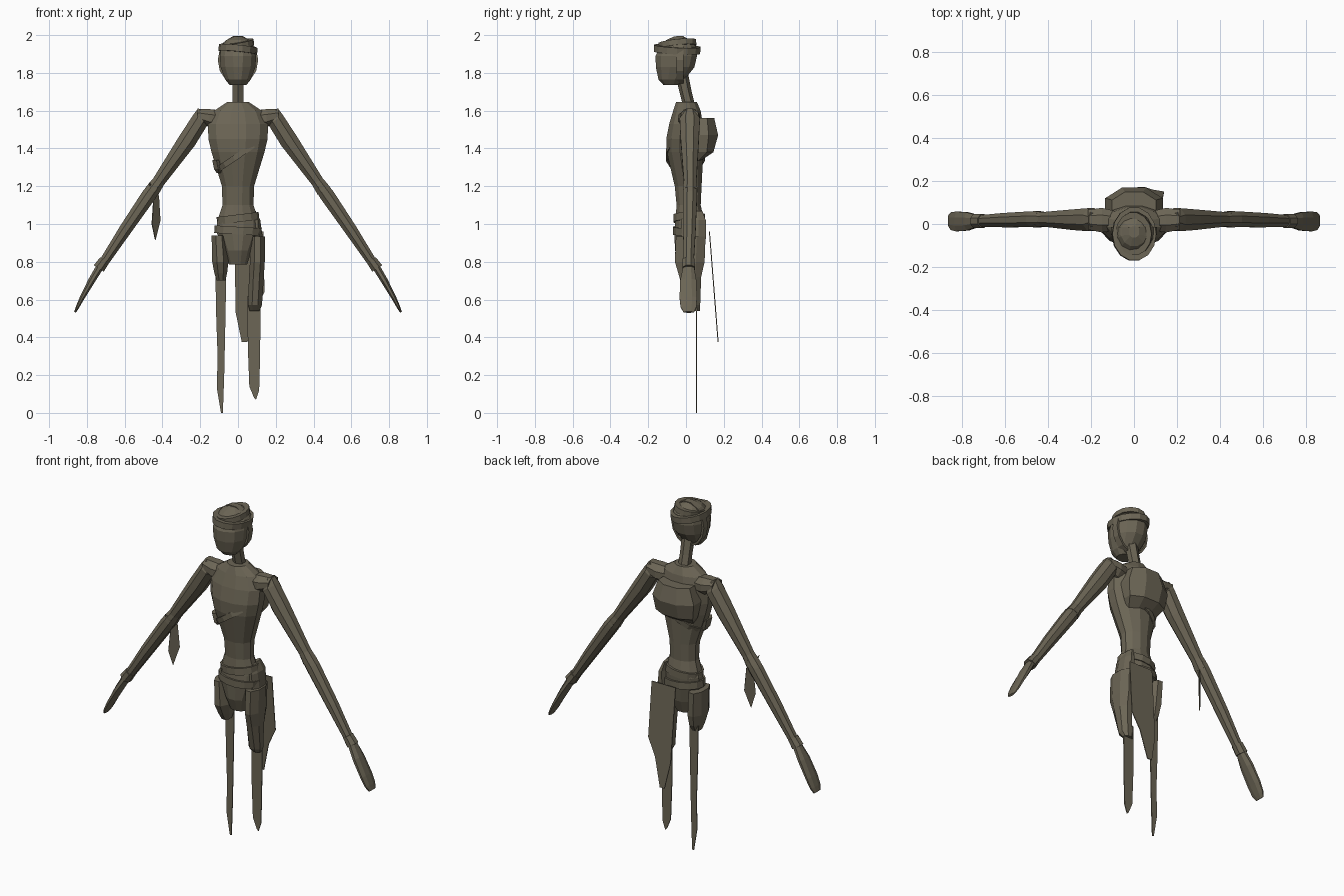
import bpy, bmesh, math
from mathutils import Vector, Euler

mat = bpy.data.materials.new("olive brown")
mat.diffuse_color = (0.15, 0.132, 0.092, 1)
X, Y, Z = Vector((1, 0, 0)), Vector((0, 1, 0)), Vector((0, 0, 1))


def finish(name, bm):
    bmesh.ops.recalc_face_normals(bm, faces=bm.faces)
    me = bpy.data.meshes.new(name)
    bm.to_mesh(me)
    bm.free()
    me.materials.append(mat)
    ob = bpy.data.objects.new(name, me)
    bpy.context.collection.objects.link(ob)
    return ob


def loft(name, sections, n=8, turn=0.5):
    """Skin of n-sided ellipses; each section is (centre, half axis u, half axis v)."""
    bm = bmesh.new()
    rings = []
    for c, u, v in sections:
        a = [2 * math.pi * (i + turn) / n for i in range(n)]
        rings.append([bm.verts.new(Vector(c) + u * math.cos(t) + v * math.sin(t)) for t in a])
    for r, s in zip(rings, rings[1:]):
        for i in range(n):
            bm.faces.new((r[i], r[(i + 1) % n], s[(i + 1) % n], s[i]))
    bm.faces.new(rings[0])
    bm.faces.new(rings[-1])
    return finish(name, bm)


def stack(name, rows, n=8, turn=0.5):
    """Upright loft; rows are (z, x min, x max, y min, y max)."""
    return loft(name, [(((a + b) / 2, (c + d) / 2, z), X * (b - a) / 2, Y * (d - c) / 2)
                       for z, a, b, c, d in rows], n, turn)


def plate(name, pts, thick=0.005):
    bm = bmesh.new()
    bm.faces.new([bm.verts.new(p) for p in pts])
    ob = finish(name, bm)
    m = ob.modifiers.new("thickness", 'SOLIDIFY')
    m.thickness, m.offset = thick, 0
    return ob


def band(name, centre, rx, ry, height, rot, thick=0.012, n=14):
    """Flat strap bent round an ellipse."""
    bm = bmesh.new()
    e = Euler(rot)
    loops = []
    for i in range(n):
        t = 2 * math.pi * i / n
        q = []
        for s, h in ((0, -1), (0, 1), (-thick, 1), (-thick, -1)):
            p = Vector(((rx + s) * math.cos(t), (ry + s) * math.sin(t), h * height / 2))
            p.rotate(e)
            q.append(bm.verts.new(p + Vector(centre)))
        loops.append(q)
    for i in range(n):
        a, b = loops[i], loops[(i + 1) % n]
        for k in range(4):
            bm.faces.new((a[k], a[(k + 1) % 4], b[(k + 1) % 4], b[k]))
    return finish(name, bm)


# Body
stack("torso", [
    (0.785, -0.05, 0.05, -0.03, 0.05), (0.86, -0.075, 0.075, -0.06, 0.08),
    (0.95, -0.115, 0.115, -0.065, 0.095), (1.01, -0.115, 0.115, -0.06, 0.10),
    (1.10, -0.085, 0.085, -0.052, 0.08), (1.20, -0.088, 0.088, -0.062, 0.085),
    (1.38, -0.145, 0.145, -0.105, 0.095), (1.45, -0.162, 0.162, -0.108, 0.095),
    (1.53, -0.165, 0.165, -0.092, 0.092), (1.60, -0.13, 0.13, -0.07, 0.08),
    (1.645, -0.06, 0.06, -0.055, 0.06)], 12)
stack("neck", [(1.62, -0.035, 0.035, -0.015, 0.05), (1.70, -0.034, 0.034, -0.035, 0.03),
               (1.80, -0.036, 0.036, -0.06, 0.01)], 6)

# Head and wraps
stack("head", [
    (1.735, -0.045, 0.045, -0.12, -0.035), (1.765, -0.07, 0.07, -0.148, -0.005),
    (1.83, -0.095, 0.095, -0.163, 0.048), (1.89, -0.10, 0.10, -0.165, 0.062),
    (1.94, -0.09, 0.09, -0.14, 0.055), (1.975, -0.062, 0.062, -0.105, 0.025),
    (1.992, -0.025, 0.025, -0.065, -0.01)], 12)
band("head_wrap", (0, -0.047, 1.925), 0.103, 0.126, 0.035, (-0.05, 0.1, 0), 0.03)
band("head_wrap_upper", (0, -0.045, 1.952), 0.085, 0.102, 0.03, (0.1, -0.15, 0), 0.03)
band("head_strap", (0, -0.032, 1.868), 0.107, 0.131, 0.038, (math.pi / 2, 0, 0))

# Arms: half width across the limb and half depth along y
for s, side in ((1, "right"), (-1, "left")):
    u = Vector((0.84 * s, 0, 0.54))

    def limb(name, rows, n):
        loft(name, [((x * s, y, z), u * w, Y * d) for x, z, w, y, d in rows], n)

    limb(side + "_upper_arm", [
        (0.192, 1.60, 0.025, 0.02, 0.035), (0.20, 1.55, 0.05, 0.02, 0.058),
        (0.27, 1.44, 0.052, 0.02, 0.052), (0.42, 1.225, 0.036, 0.022, 0.036),
        (0.455, 1.175, 0.042, 0.022, 0.042)], 8)
    limb(side + "_forearm", [
        (0.435, 1.205, 0.036, 0.022, 0.04), (0.47, 1.155, 0.042, 0.022, 0.04),
        (0.60, 0.965, 0.036, 0.018, 0.036), (0.725, 0.775, 0.026, 0.014, 0.028)], 8)
    limb(side + "_cuff", [(0.705, 0.81, 0.03, 0.014, 0.034),
                          (0.737, 0.765, 0.034, 0.014, 0.036)], 8)
    limb(side + "_hand", [
        (0.73, 0.775, 0.022, 0.014, 0.03), (0.775, 0.70, 0.02, 0.012, 0.046),
        (0.825, 0.61, 0.014, 0.012, 0.05), (0.85, 0.56, 0.01, 0.013, 0.045),
        (0.863, 0.533, 0.006, 0.015, 0.03)], 8)
    loft(side + "_shoulder", [((0.09 * s, 0.015, 1.555), Y * 0.05, Z * 0.05),
                              ((0.15 * s, 0.018, 1.56), Y * 0.062, Z * 0.052),
                              ((0.215 * s, 0.02, 1.575), Y * 0.05, Z * 0.036)], 8)

# Cloth hanging from the left elbow
plate("elbow_cloth", [(-0.47, -0.01, 1.22), (-0.42, 0.04, 1.15), (-0.412, 0.048, 1.02),
                      (-0.438, 0.022, 0.915), (-0.456, 0.004, 1.0), (-0.448, 0.012, 1.12)])

# Pack on the back, with its straps
loft("back_pack", [
    ((0, 0.06, 1.335), X * 0.10, Y * 0.02), ((0, 0.085, 1.38), X * 0.13, Y * 0.065),
    ((0, 0.085, 1.47), X * 0.145, Y * 0.092), ((0, 0.085, 1.56), X * 0.11, Y * 0.07)], 8)
band("chest_strap", (0.005, -0.003, 1.365), 0.148, 0.106, 0.03, (0, -0.6, 0))
stack("side_pouch", [(1.27, -0.115, -0.085, -0.05, 0.01), (1.29, -0.13, -0.08, -0.07, 0.03),
                     (1.34, -0.14, -0.09, -0.075, 0.03)], 6)

# Belts
band("waist_belt", (0, 0.018, 1.03), 0.112, 0.086, 0.04, (0, -0.12, 0))
band("hip_belt", (0, 0.018, 0.965), 0.125, 0.09, 0.04, (0, 0.06, 0))

# Hip pouches
stack("left_hip_pouch", [
    (0.70, -0.115, -0.065, -0.01, 0.06), (0.74, -0.128, -0.055, -0.035, 0.085),
    (0.80, -0.14, -0.047, -0.065, 0.10), (0.94, -0.143, -0.06, -0.06, 0.105)], 8)
stack("right_hip_pouch", [
    (0.54, 0.06, 0.115, 0.03, 0.075), (0.57, 0.05, 0.13, 0.0, 0.078),
    (0.72, 0.055, 0.14, -0.04, 0.085), (0.80, 0.06, 0.145, -0.065, 0.105),
    (0.935, 0.06, 0.145, -0.06, 0.11)], 8)
stack("right_hip_pad", [(0.92, 0.06, 0.135, -0.03, 0.11), (1.02, 0.07, 0.12, -0.03, 0.11),
                        (1.07, 0.07, 0.095, 0.0, 0.09)], 8)

# Cloth strips below the hips
plate("left_strip", [(-0.12, 0.055, 0.75), (-0.062, 0.055, 0.75), (-0.066, 0.055, 0.52),
                     (-0.073, 0.055, 0.2), (-0.08, 0.055, 0.0), (-0.09, 0.055, 0.0),
                     (-0.112, 0.055, 0.13), (-0.108, 0.055, 0.3), (-0.115, 0.055, 0.5)])
plate("right_strip", [(0.05, 0.055, 0.62), (0.12, 0.055, 0.62), (0.117, 0.055, 0.3),
                      (0.112, 0.055, 0.12), (0.095, 0.055, 0.07), (0.085, 0.055, 0.08),
                      (0.06, 0.055, 0.14), (0.052, 0.055, 0.35)])
plate("rear_strip", [(-0.02, 0.124, 0.96), (0.135, 0.124, 0.96), (0.14, 0.149, 0.64),
                     (0.09, 0.157, 0.54), (0.05, 0.17, 0.375), (0.02, 0.17, 0.375),
                     (-0.012, 0.158, 0.53)])
